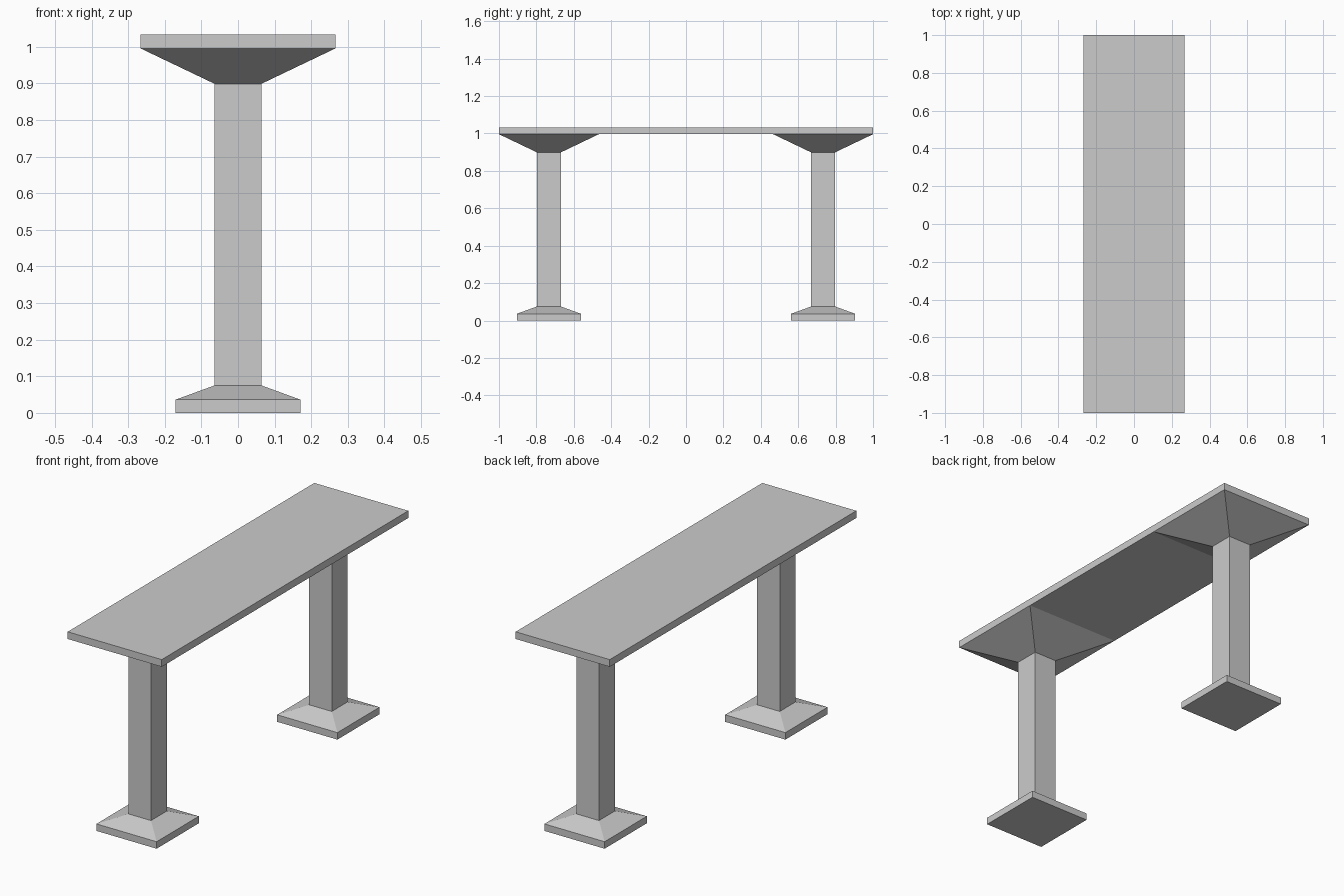
import bpy
import bmesh

if "Cube" in bpy.data.objects:
    bpy.data.objects.remove(bpy.data.objects["Cube"])

HALF_W = 0.267      # half width of the top
LEG_Y = 0.733       # leg distance from the centre
TOP_Z, UNDER_Z = 1.033, 0.996


def add_object(name, bm):
    bmesh.ops.recalc_face_normals(bm, faces=bm.faces)
    mesh = bpy.data.meshes.new(name)
    bm.to_mesh(mesh)
    bm.free()
    obj = bpy.data.objects.new(name, mesh)
    bpy.context.collection.objects.link(obj)
    return obj


def square_stack(name, profile, y):
    """Loft square rings given as (half width, z), closed at both ends."""
    bm = bmesh.new()
    rings = [[bm.verts.new((sx * r, y + sy * r, z))
              for sx, sy in ((-1, -1), (1, -1), (1, 1), (-1, 1))]
             for r, z in profile]
    for low, high in zip(rings, rings[1:]):
        for i in range(4):
            j = (i + 1) % 4
            bm.faces.new((low[i], low[j], high[j], high[i]))
    bm.faces.new(rings[0])
    bm.faces.new(rings[-1])
    return add_object(name, bm)


# Table top: flat slab
bm = bmesh.new()
bmesh.ops.create_cube(bm, size=1)
bmesh.ops.scale(bm, verts=bm.verts, vec=(2 * HALF_W, 2, TOP_Z - UNDER_Z))
bmesh.ops.translate(bm, verts=bm.verts, vec=(0, 0, (TOP_Z + UNDER_Z) / 2))
add_object("table_top", bm)

# Legs: foot plate, sloped foot, column and flared bracket, mirrored front to back
legs = square_stack("legs", [(0.171, 0), (0.171, 0.036), (0.064, 0.075),
                             (0.064, 0.899), (HALF_W, UNDER_Z)], LEG_Y)
mirror = legs.modifiers.new("mirror", 'MIRROR')
mirror.use_axis = (False, True, False)
mirror.use_mirror_merge = False
